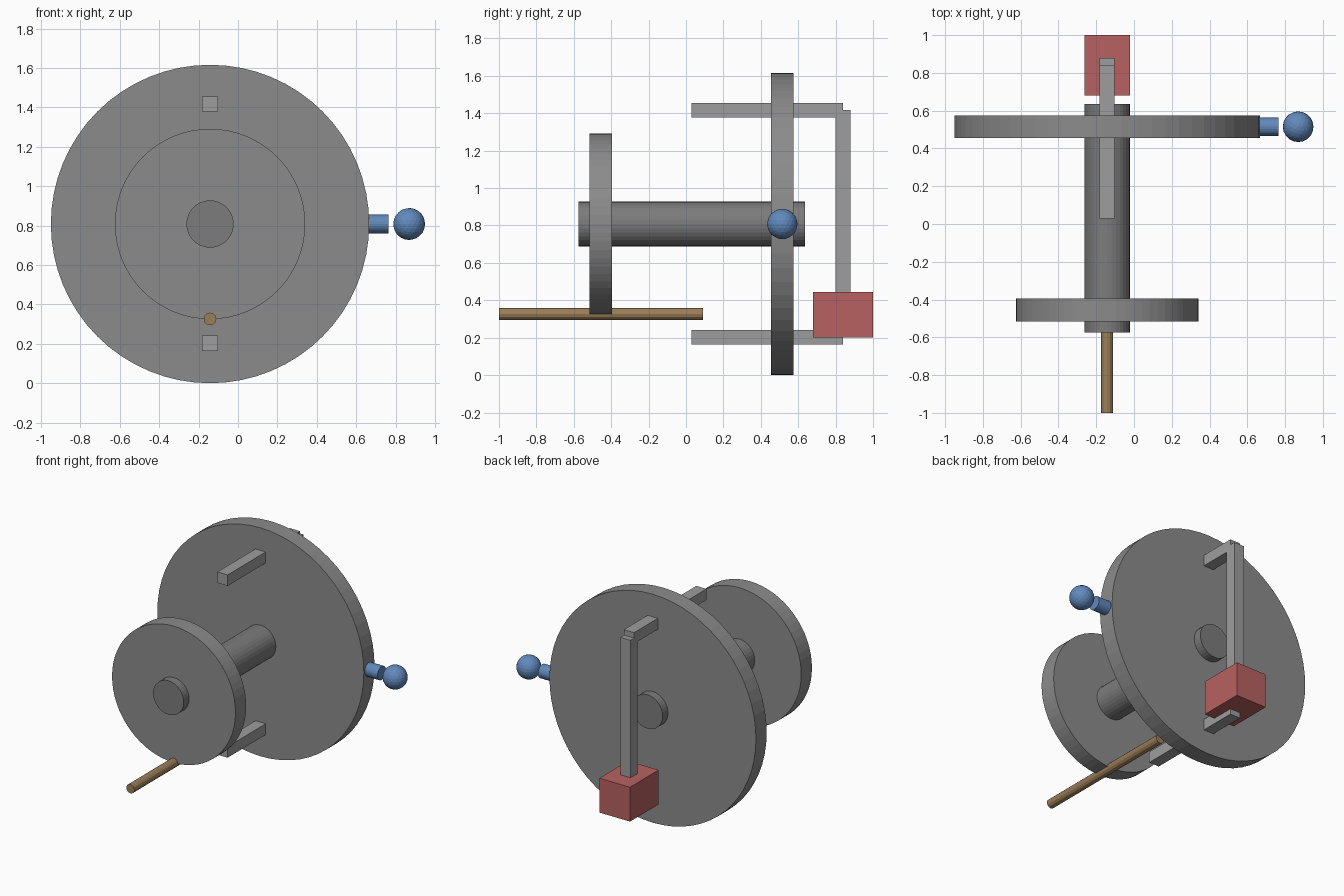
import bpy
from math import pi

if "Cube" in bpy.data.objects:
    bpy.data.objects.remove(bpy.data.objects["Cube"])

CX, CZ = -0.142, 0.808   # axle line


def material(name, color):
    m = bpy.data.materials.new(name)
    m.diffuse_color = color
    m.use_nodes = True
    m.node_tree.nodes["Principled BSDF"].inputs["Base Color"].default_value = m.diffuse_color
    return m


blue = material("knob_blue", (0.12, 0.25, 0.5, 1))
red = material("weight_red", (0.48, 0.12, 0.12, 1))
brown = material("rod_brown", (0.33, 0.21, 0.1, 1))
wheel_grey = material("wheel_grey", (0.26, 0.26, 0.26, 1))
axle_grey = material("axle_grey", (0.2, 0.2, 0.2, 1))
arm_grey = material("arm_grey", (0.34, 0.34, 0.34, 1))


def finish(name, mat):
    ob = bpy.context.object
    ob.name = name
    ob.data.materials.append(mat)
    return ob


def disc(name, r, y0, y1, mat, z=CZ, sides=64):
    """Cylinder lying along y."""
    bpy.ops.mesh.primitive_cylinder_add(
        vertices=sides, radius=r, depth=y1 - y0,
        location=(CX, (y0 + y1) / 2, z), rotation=(pi / 2, 0, 0))
    return finish(name, mat)


def box(name, width, y0, y1, z0, z1, mat):
    bpy.ops.mesh.primitive_cube_add(
        size=1, location=(CX, (y0 + y1) / 2, (z0 + z1) / 2))
    ob = finish(name, mat)
    ob.scale = (width, y1 - y0, z1 - z0)
    return ob


# Wheels and axle
disc("large_wheel", 0.808, 0.455, 0.575, wheel_grey)
disc("small_wheel", 0.483, -0.515, -0.395, wheel_grey)
disc("axle", 0.12, -0.575, 0.635, axle_grey, sides=32)

# Rod under the small wheel
disc("rod", 0.032, -1.0, 0.09, brown, z=0.326, sides=12)

# Bracket through the large wheel: two arms and an upright
for name, z in (("upper_arm", 1.417), ("lower_arm", 0.202)):
    box(name, 0.08, 0.03, 0.84, z - 0.039, z + 0.039, arm_grey)
box("upright", 0.08, 0.80, 0.88, 0.22, 1.417, arm_grey)

# Hanging weight
box("weight", 0.24, 0.68, 1.0, 0.202, 0.445, red)

# Knob on the rim, with its stem
bpy.ops.mesh.primitive_cylinder_add(
    vertices=24, radius=0.048, depth=0.16,
    location=(0.684, 0.515, CZ), rotation=(0, pi / 2, 0))
finish("knob_stem", blue)
bpy.ops.mesh.primitive_ico_sphere_add(
    subdivisions=3, radius=0.081, location=(0.869, 0.515, CZ))
finish("knob", blue)
